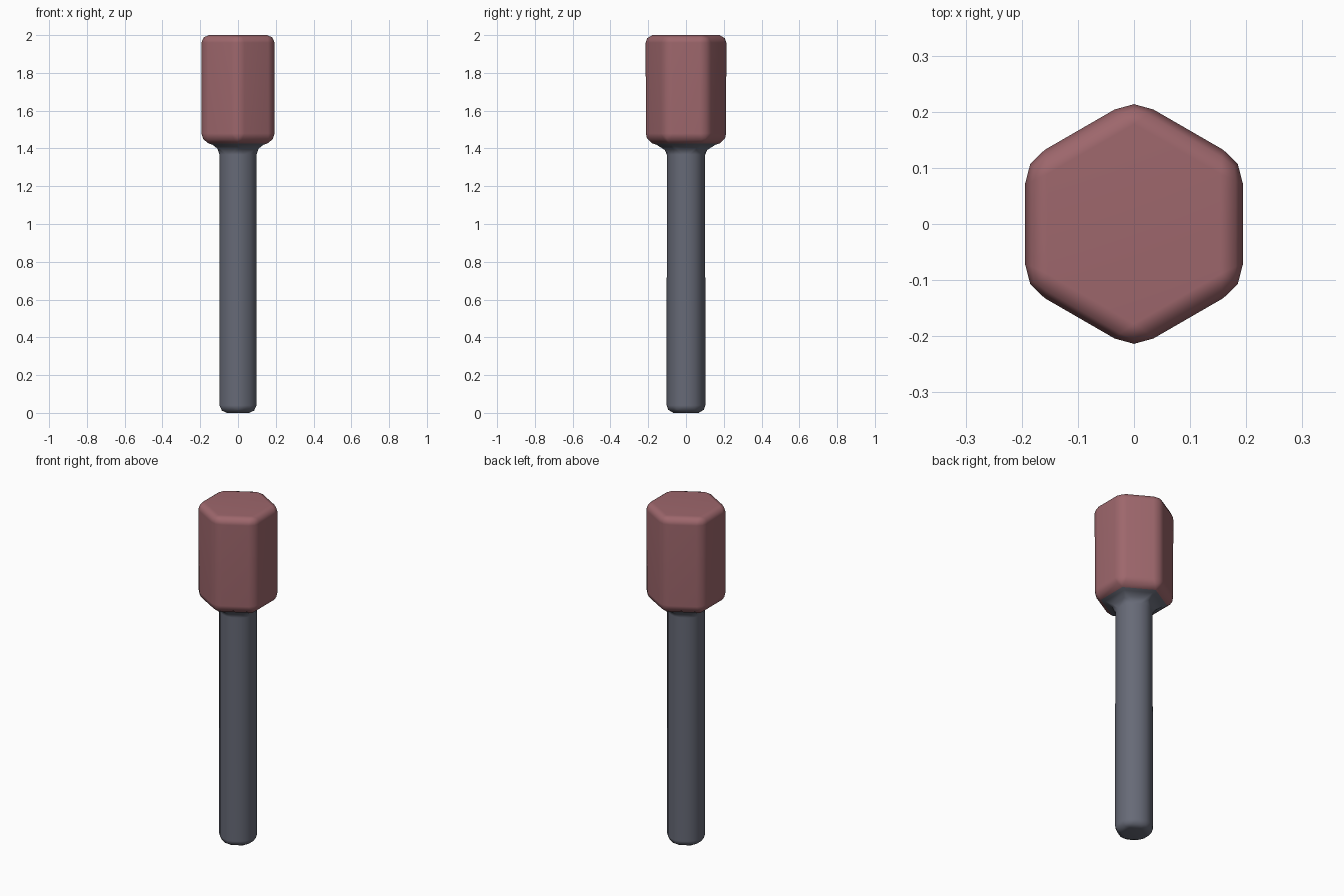
import bpy, bmesh, math

if "Cube" in bpy.data.objects:
    bpy.data.objects.remove(bpy.data.objects["Cube"])


def material(name, color):
    m = bpy.data.materials.new(name)
    m.diffuse_color = (*color, 1)
    m.use_nodes = True
    m.node_tree.nodes["Principled BSDF"].inputs["Base Color"].default_value = m.diffuse_color
    return m


# Hexagonal rings (corner radius, height) from handle foot to head top
HEAD_R = 0.224
HANDLE_R = 0.113
PROFILE = [(HANDLE_R, 0.0), (HANDLE_R, 1.407), (HEAD_R, 1.44), (HEAD_R, 2.0)]

bm = bmesh.new()
rings = []
for r, z in PROFILE:
    angles = [math.radians(90 + 60 * i) for i in range(6)]
    rings.append([bm.verts.new((r * math.cos(a), r * math.sin(a), z)) for a in angles])

for low, high in zip(rings, rings[1:]):
    for i in range(6):
        j = (i + 1) % 6
        bm.faces.new((low[i], low[j], high[j], high[i]))
bm.faces.new(rings[0][::-1])
bm.faces.new(rings[-1])
bm.normal_update()

# Round every distinct edge, leaving the shallow seams of the neck
sharp = [e for e in bm.edges if e.calc_face_angle() > math.radians(30)]
bmesh.ops.bevel(bm, geom=sharp, offset=0.04, offset_type='OFFSET', segments=2,
                profile=0.5, affect='EDGES', clamp_overlap=True)

# Red head, slate handle and neck
for f in bm.faces:
    f.smooth = True
    f.material_index = 1 if f.calc_center_median().z > 1.431 else 0

mesh = bpy.data.meshes.new("hex_mallet")
bm.to_mesh(mesh)
bm.free()
mesh.materials.append(material("slate_handle", (0.135, 0.145, 0.185)))
mesh.materials.append(material("red_head", (0.34, 0.135, 0.15)))
mallet = bpy.data.objects.new("hex_mallet", mesh)
bpy.context.collection.objects.link(mallet)

# Keep the broad faces flat between the rounded edges
mallet.modifiers.new("flat_faces", 'WEIGHTED_NORMAL')
